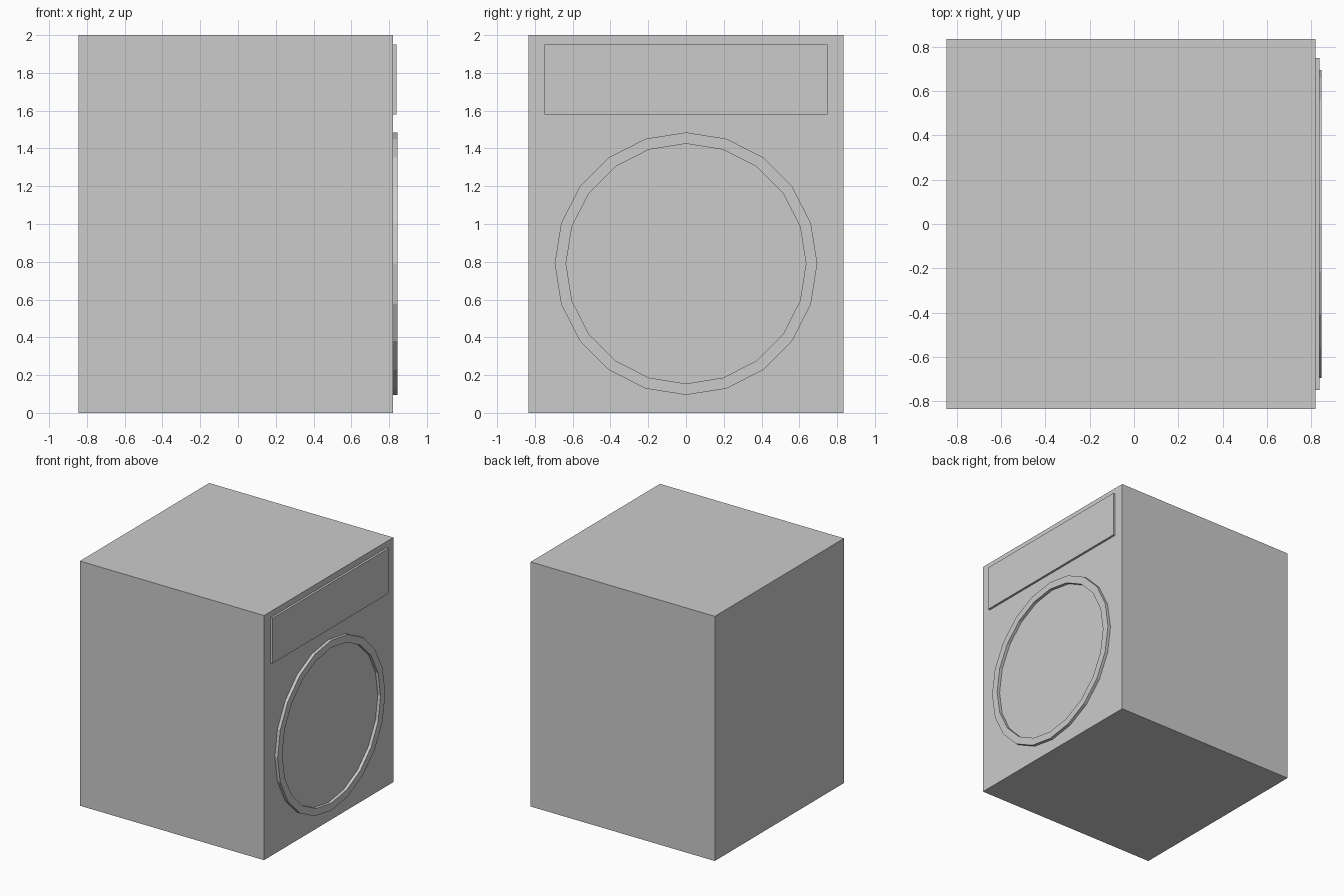
import bpy, bmesh
from math import cos, sin, tau

if "Cube" in bpy.data.objects:
    bpy.data.objects.remove(bpy.data.objects["Cube"])

BODY_FRONT = 0.82


def finish(name, bm):
    bmesh.ops.recalc_face_normals(bm, faces=bm.faces)
    mesh = bpy.data.meshes.new(name)
    bm.to_mesh(mesh)
    bm.free()
    obj = bpy.data.objects.new(name, mesh)
    bpy.context.collection.objects.link(obj)
    return obj


def box(name, lo, hi):
    bm = bmesh.new()
    bmesh.ops.create_cube(bm, size=1)
    for v in bm.verts:
        v.co = [(a + b) / 2 + c * (b - a) for a, b, c in zip(lo, hi, v.co)]
    return finish(name, bm)


def ring(name, x0, x1, r_in, r_out, z, sides):
    # rectangular section swept around the x axis
    bm = bmesh.new()
    section = [(x0, r_out), (x1, r_out), (x1, r_in), (x0, r_in)]
    loops = [[bm.verts.new((x, r * sin(tau * i / sides), z + r * cos(tau * i / sides)))
              for x, r in section] for i in range(sides)]
    for i in range(sides):
        a, b = loops[i], loops[(i + 1) % sides]
        for j in range(4):
            k = (j + 1) % 4
            bm.faces.new((a[j], a[k], b[k], b[j]))
    return finish(name, bm)


# Cabinet
box("cabinet", (-0.845, -0.835, 0), (BODY_FRONT, 0.835, 2))
# Raised control panel
box("control_panel", (BODY_FRONT, -0.75, 1.58), (0.838, 0.75, 1.95))
# Raised door rim around the flat door
ring("door_rim", BODY_FRONT, 0.845, 0.635, 0.695, 0.79, 20)
